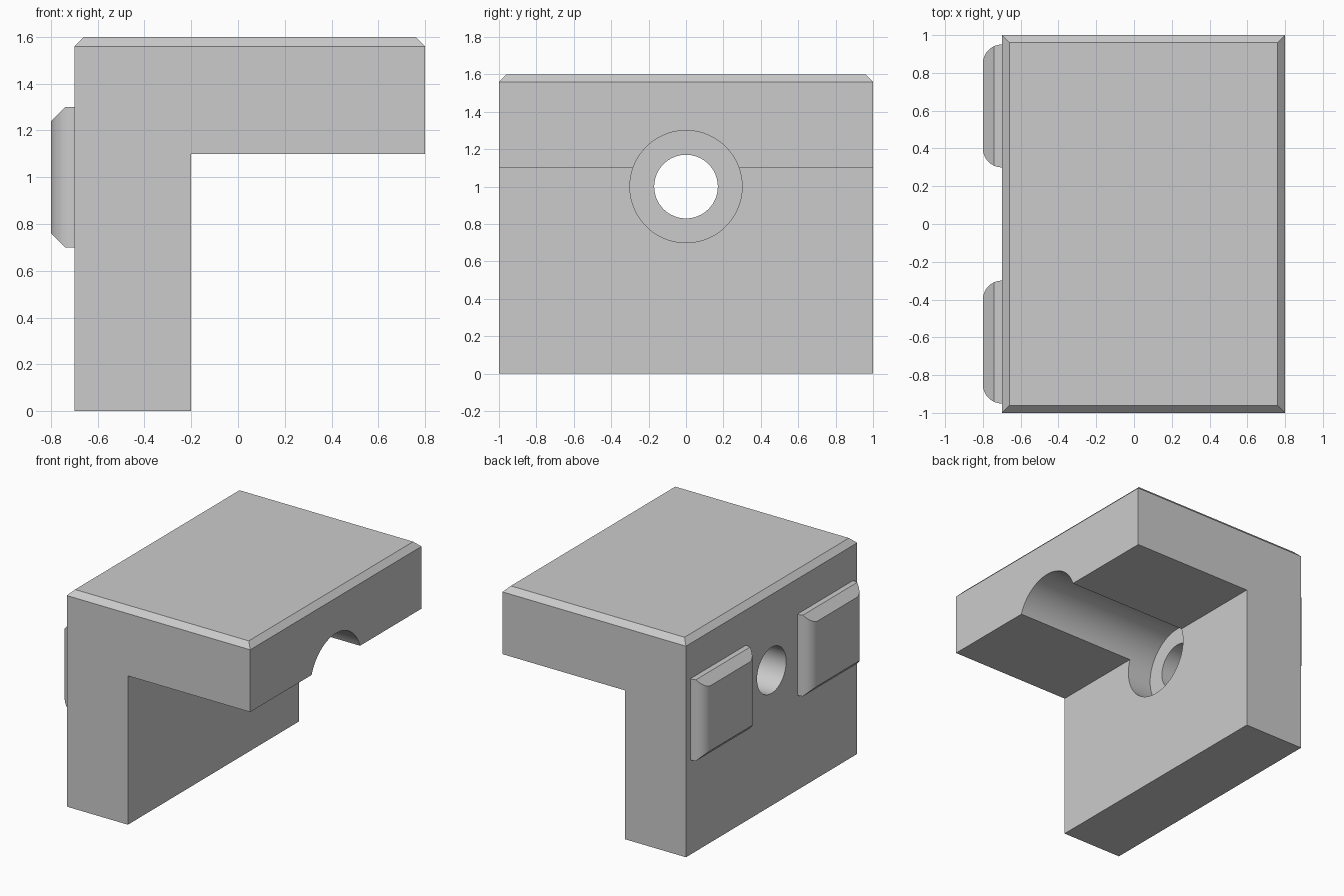
import bpy, bmesh, math
from mathutils import Vector

cube = bpy.data.objects.get("Cube")
if cube:
    bpy.data.objects.remove(cube, do_unlink=True)

grey = bpy.data.materials.new("plain grey")
grey.use_nodes = True
COLOUR = (0.6, 0.6, 0.6, 1)
grey.diffuse_color = COLOUR
grey.node_tree.nodes["Principled BSDF"].inputs["Base Color"].default_value = COLOUR


def make_object(name, bm):
    bmesh.ops.recalc_face_normals(bm, faces=bm.faces)
    mesh = bpy.data.meshes.new(name)
    bm.to_mesh(mesh)
    bm.free()
    mesh.materials.append(grey)
    obj = bpy.data.objects.new(name, mesh)
    bpy.context.collection.objects.link(obj)
    return obj


def extrude_profile(points, direction):
    bm = bmesh.new()
    face = bm.faces.new([bm.verts.new(p) for p in points])
    out = bmesh.ops.extrude_face_region(bm, geom=[face], use_keep_orig=True)
    verts = [g for g in out["geom"] if isinstance(g, bmesh.types.BMVert)]
    bmesh.ops.translate(bm, verts=verts, vec=direction)
    return bm


def select_only(obj):
    bpy.ops.object.select_all(action="DESELECT")
    obj.select_set(True)
    bpy.context.view_layer.objects.active = obj


def smooth(obj):
    select_only(obj)
    bpy.ops.object.shade_smooth_by_angle(angle=math.radians(25))


def cut_round(target, radius, x0, x1, z):
    """Bore a round hole along x."""
    ring = [(x0, radius * math.cos(a), z + radius * math.sin(a))
            for a in (math.tau * (i + 0.5) / 96 for i in range(96))]
    cutter = make_object("bore_cutter", extrude_profile(ring, (x1 - x0, 0, 0)))
    cutter.hide_render = True
    mod = target.modifiers.new("bore", "BOOLEAN")
    mod.operation, mod.solver, mod.object = "DIFFERENCE", "EXACT", cutter
    select_only(target)
    bpy.ops.object.modifier_apply(modifier=mod.name)
    bpy.data.objects.remove(cutter, do_unlink=True)


# Angle block with a chamfered top rim
outline = [(-0.7, 0), (-0.2, 0), (-0.2, 1.1), (0.8, 1.1), (0.8, 1.6), (-0.7, 1.6)]
bm = extrude_profile([(x, -1, z) for x, z in outline], (0, 2, 0))
rim = [e for e in bm.edges if all(v.co.z > 1.59 for v in e.verts)]
bmesh.ops.bevel(bm, geom=rim, offset=0.04, segments=1, affect="EDGES")
block = make_object("angle_block", bm)

# Wide counterbore through the overhang, narrow hole through the wall
cut_round(block, 0.3, -0.4, 1.0, 1.0)
cut_round(block, 0.17, -1.0, -0.3, 1.0)
smooth(block)

# Locating pads: rounded upright edges, chamfered top and bottom
R = 0.1
for name, y0 in (("left_pad", 0.3), ("right_pad", -0.95)):
    y1 = y0 + 0.65
    arc = [math.pi / 2 * i / 16 for i in range(17)]
    plan = [(-0.69, y0)]
    plan += [(-0.7 - R * math.sin(a), y0 + R - R * math.cos(a)) for a in arc]
    plan += [(-0.7 - R * math.cos(a), y1 - R + R * math.sin(a)) for a in arc]
    plan += [(-0.69, y1)]
    bm = extrude_profile([(x, y, 0.7) for x, y in plan], (0, 0, 0.6))
    for side in (1, -1):
        bmesh.ops.bisect_plane(
            bm, geom=bm.verts[:] + bm.edges[:] + bm.faces[:],
            plane_co=Vector((-0.74, 0, 1 + 0.3 * side)),
            plane_no=Vector((-1, 0, side)).normalized(), clear_outer=True)
        bmesh.ops.holes_fill(bm, edges=[e for e in bm.edges if e.is_boundary])
    smooth(make_object(name.replace("left", "back").replace("right", "front"), bm))
